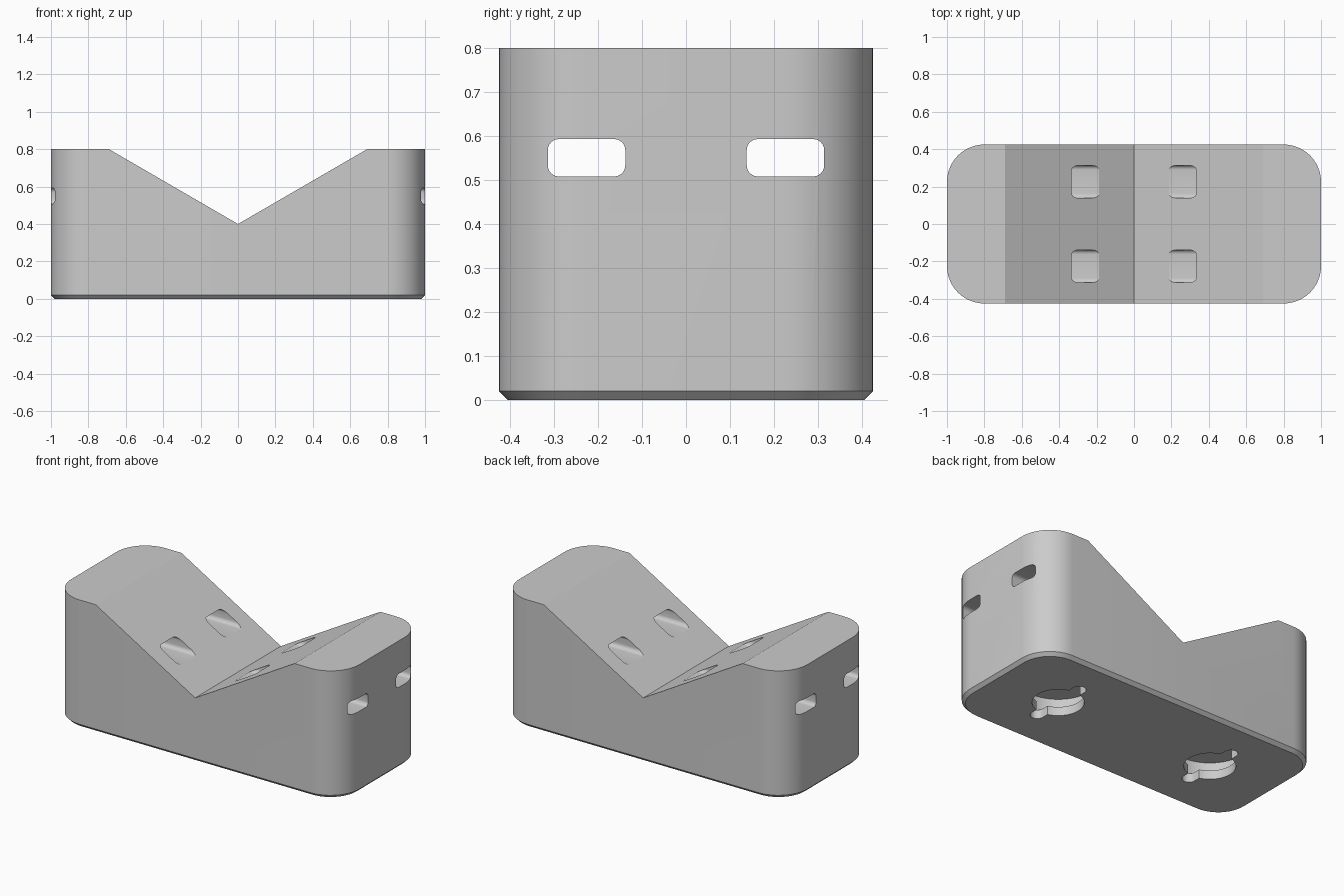
import bpy
import bmesh
from math import sin, cos, pi, radians
from mathutils import Matrix

cube = bpy.data.objects.get("Cube")
if cube:
    bpy.data.objects.remove(cube, do_unlink=True)

grey = bpy.data.materials.new("light grey")
grey.use_nodes = True
colour = (0.6, 0.6, 0.6, 1)
grey.diffuse_color = colour
grey.node_tree.nodes["Principled BSDF"].inputs["Base Color"].default_value = colour


def rounded(hx, hy, r, steps=12):
    """Outline of a rounded rectangle with half sizes hx, hy."""
    pts = []
    for k, (sx, sy) in enumerate([(1, 1), (-1, 1), (-1, -1), (1, -1)]):
        for i in range(steps + 1):
            a = (k + i / steps) * pi / 2
            p = (sx * (hx - r) + r * cos(a), sy * (hy - r) + r * sin(a))
            if not pts or abs(p[0] - pts[-1][0]) + abs(p[1] - pts[-1][1]) > 1e-5:
                pts.append(p)
    if abs(pts[0][0] - pts[-1][0]) + abs(pts[0][1] - pts[-1][1]) < 1e-5:
        pts.pop()
    return pts


def loft(name, sections, matrix=Matrix()):
    """Closed solid through (height, outline) sections."""
    bm = bmesh.new()
    rings = [[bm.verts.new((x, y, z)) for x, y in pts] for z, pts in sections]
    n = len(rings[0])
    for low, high in zip(rings, rings[1:]):
        for i in range(n):
            j = (i + 1) % n
            bm.faces.new((low[i], low[j], high[j], high[i]))
    bm.faces.new(rings[0][::-1])
    bm.faces.new(rings[-1])
    bm.transform(matrix)
    bmesh.ops.recalc_face_normals(bm, faces=bm.faces)
    mesh = bpy.data.meshes.new(name)
    bm.to_mesh(mesh)
    bm.free()
    mesh.materials.append(grey)
    obj = bpy.data.objects.new(name, mesh)
    bpy.context.collection.objects.link(obj)
    return obj


# Main block with rounded corners and a chamfered base
block = loft("cradle_block", [
    (0, rounded(0.98, 0.405, 0.18)),
    (0.02, rounded(1, 0.425, 0.2)),
    (0.8, rounded(1, 0.425, 0.2)),
])

cutters = []

# V-shaped groove across the top
along_y = Matrix.Rotation(pi / 2, 4, 'X')
wedge = [(0, 0.4), (0.8625, 0.9), (-0.8625, 0.9)]
cutters.append(loft("groove_cutter", [(-0.6, wedge), (0.6, wedge)], along_y))

# Two strap slots running the full length
along_x = Matrix.Rotation(pi / 2, 4, 'Y')
slot = rounded(0.0425, 0.088, 0.025, 6)
for side in (-1, 1):
    place = Matrix.Translation((0, side * 0.226, 0.5505)) @ along_x
    cutters.append(loft("slot_cutter", [(-1.2, slot), (1.2, slot)], place))

# Keyed sockets in the underside: round hole, two ears, wider chamber above
for side in (-1, 1):
    place = Matrix.Translation((side * 0.55, 0, 0))
    for name, low, high, outline in (
        ("socket_cutter", -0.1, 0.1, rounded(0.145, 0.145, 0.145)),
        ("ear_cutter", -0.1, 0.1, rounded(0.04, 0.22, 0.04, 8)),
        ("chamber_cutter", 0.055, 0.15, rounded(0.225, 0.225, 0.225)),
    ):
        cutters.append(loft(name, [(low, outline), (high, outline)], place))

# Cut everything out of the block
for cutter in cutters:
    cutter.hide_render = True
    mod = block.modifiers.new(cutter.name, 'BOOLEAN')
    mod.operation = 'DIFFERENCE'
    mod.solver = 'EXACT'
    mod.object = cutter
graph = bpy.context.evaluated_depsgraph_get()
block.data = bpy.data.meshes.new_from_object(block.evaluated_get(graph))
block.modifiers.clear()
for cutter in cutters:
    bpy.data.objects.remove(cutter, do_unlink=True)

# Smooth rounded walls, crisp edges
bpy.ops.object.select_all(action='DESELECT')
block.select_set(True)
bpy.context.view_layer.objects.active = block
bpy.ops.object.shade_smooth_by_angle(angle=radians(20))
